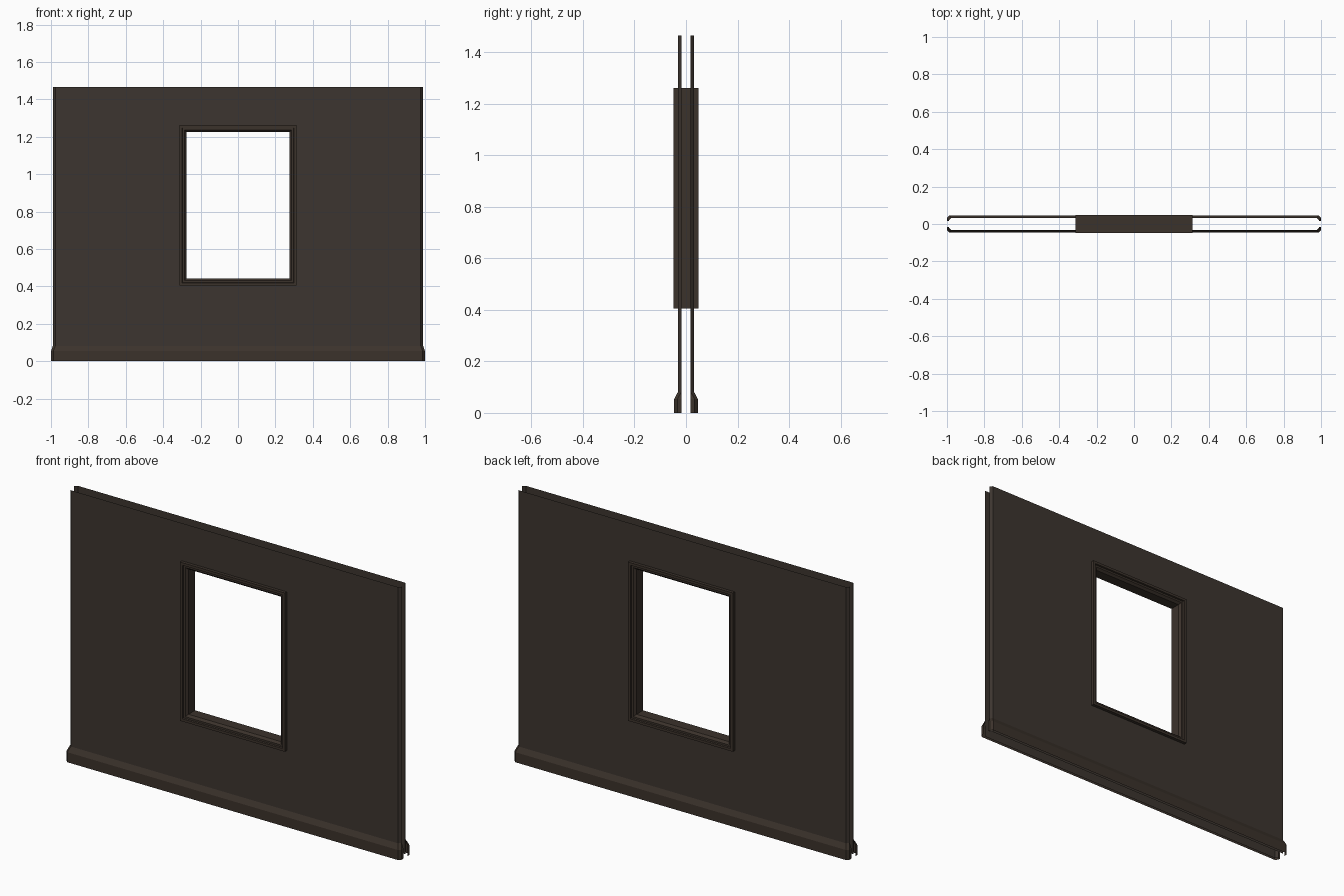
import bpy, bmesh

if "Cube" in bpy.data.objects:
    bpy.data.objects.remove(bpy.data.objects["Cube"])

def material(name, rgb):
    m = bpy.data.materials.new(name)
    m.diffuse_color = (*rgb, 1)
    m.use_nodes = True
    m.node_tree.nodes["Principled BSDF"].inputs["Base Color"].default_value = m.diffuse_color
    return m

WALL = material("dark_taupe", (0.046, 0.036, 0.029))
TRIM = material("dark_brown", (0.044, 0.032, 0.024))

def finish(name, bm, mat):
    me = bpy.data.meshes.new(name)
    bm.to_mesh(me)
    bm.free()
    me.materials.append(mat)
    ob = bpy.data.objects.new(name, me)
    bpy.context.collection.objects.link(ob)
    return ob

def grid(rows, skip=lambda i, j: False, flip=False):
    """Skin rows of equal point counts, leaving out skipped cells."""
    bm = bmesh.new()
    v = [[bm.verts.new(p) for p in r] for r in rows]
    for i in range(len(v) - 1):
        for j in range(len(v[0]) - 1):
            if not skip(i, j):
                bm.faces.new((v[i][j], v[i][j+1], v[i+1][j+1], v[i+1][j]))
    if flip:
        bmesh.ops.reverse_faces(bm, faces=bm.faces[:])
    return bm

IN = 0.017                       # inner lip of the thin skins
TOP, Z0, Z1, CX, CZ = 1.465, 0.405, 1.262, 0.313, 0.8335

for s, side in ((-1, "front"), (1, "back")):
    # thin wall skin with returned ends and a window hole
    path = [(-.99, IN), (-.977, .031), (-.3, .031), (.3, .031), (.977, .031), (.99, IN)]
    rows = [[(x, s * y, z) for x, y in path] for z in (0, Z0 + .013, Z1 - .013, TOP)]
    finish(side + "_wall_panel", grid(rows, lambda i, j: i == 1 and j == 2, s > 0), WALL)

    # skirting board with bevelled top and ends
    rows = []
    for z, hx, y in ((0, 1, .046), (.054, 1, .046), (.082, .99, .031)):
        c = .013
        p = [(-hx, IN), (-hx, y - c), (-hx + c, y), (hx - c, y), (hx, y - c), (hx, IN)]
        rows.append([(a, s * b, z) for a, b in p])
    finish(side + "_skirting", grid(rows, flip=s > 0), TRIM)

# window frame: stepped profile (inset, y) swept round the rectangle
profile = [(0, -.048), (.014, -.048), (.016, -.040), (.026, -.040), (.037, -.028),
           (.037, .028), (.026, .040), (.016, .040), (.014, .048), (0, .048), (0, -.048)]
rows = []
hz = (Z1 - Z0) / 2
for sx, sz in ((-1, -1), (1, -1), (1, 1), (-1, 1), (-1, -1)):
    rows.append([(sx * (CX - d), y, CZ + sz * (hz - d)) for d, y in profile])
bm = grid(rows)
bmesh.ops.remove_doubles(bm, verts=bm.verts[:], dist=1e-5)
bmesh.ops.recalc_face_normals(bm, faces=bm.faces[:])
finish("window_frame", bm, TRIM)
